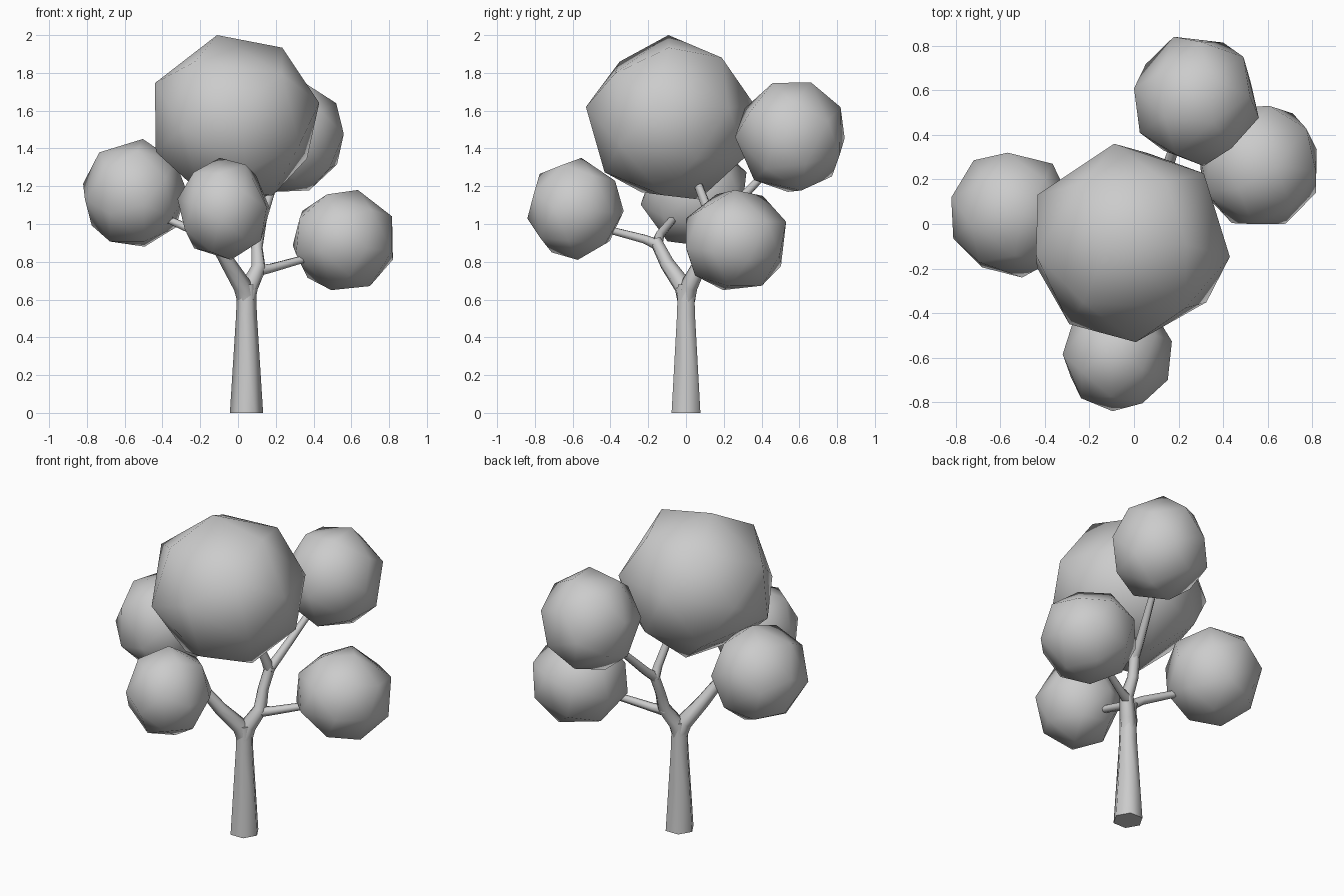
import bpy, bmesh, math
from mathutils import Vector, Euler

if "Cube" in bpy.data.objects:
    bpy.data.objects.remove(bpy.data.objects["Cube"])


def branch(name, points):
    """Tapered six-sided limb; each point is (x, y, z, radius)."""
    cu = bpy.data.curves.new(name, 'CURVE')
    cu.dimensions = '3D'
    cu.bevel_depth = 1.0
    cu.bevel_resolution = 1
    cu.use_fill_caps = True
    sp = cu.splines.new('POLY')
    sp.points.add(len(points) - 1)
    for p, (x, y, z, r) in zip(sp.points, points):
        p.co = (x, y, z, 1)
        p.radius = r
    sp.use_smooth = True
    ob = bpy.data.objects.new(name, cu)
    bpy.context.collection.objects.link(ob)


def foliage(name, lo, hi, turn, n=24):
    """Coarse faceted ball, hull of evenly spread points, fitted to a box."""
    rot = Euler(turn).to_matrix()
    pts = []
    for i in range(n):
        z = 1 - (2 * i + 1) / n
        a = i * math.pi * (3 - math.sqrt(5))
        r = math.sqrt(1 - z * z)
        pts.append(rot @ Vector((r * math.cos(a), r * math.sin(a), z)))
    mn = [min(p[k] for p in pts) for k in range(3)]
    mx = [max(p[k] for p in pts) for k in range(3)]
    bm = bmesh.new()
    for p in pts:
        bm.verts.new([lo[k] + (p[k] - mn[k]) / (mx[k] - mn[k]) * (hi[k] - lo[k])
                      for k in range(3)])
    bmesh.ops.convex_hull(bm, input=bm.verts[:])
    bmesh.ops.recalc_face_normals(bm, faces=bm.faces[:])
    for f in bm.faces:
        f.smooth = True
    me = bpy.data.meshes.new(name)
    bm.to_mesh(me)
    bm.free()
    bpy.context.collection.objects.link(bpy.data.objects.new(name, me))


# Trunk
branch("trunk", [(.045, 0, 0, .088), (.045, 0, .52, .055), (.045, 0, .68, .05)])

# Left limb and its two twigs
branch("left_limb", [(.045, 0, .6, .05), (.025, -.015, .67, .05),
                     (-.05, -.1, .79, .04), (-.12, -.16, .91, .033)])
branch("left_twig", [(-.11, -.155, .89, .032), (-.18, -.14, .94, .026), (-.45, -.04, 1.06, .02)])
branch("front_twig", [(-.11, -.15, .89, .032), (-.12, -.22, .92, .026), (-.1, -.45, .98, .02)])

# Right limb and its three twigs
branch("right_limb", [(.045, 0, .6, .05), (.06, .015, .67, .048), (.11, .065, .77, .04),
                      (.1, .11, .88, .032), (.12, .15, 1.01, .032)])
branch("right_twig", [(.1, .06, .755, .036), (.17, .09, .765, .026), (.42, .2, .835, .02)])
branch("crown_twig", [(.115, .15, .99, .032), (.11, .12, 1.06, .027), (.06, .03, 1.3, .022)])
branch("back_twig", [(.115, .14, .99, .032), (.135, .21, 1.05, .027), (.21, .43, 1.28, .02)])

# Foliage balls
foliage("crown_foliage", (-.44, -.53, 1.13), (.43, .36, 2.0), (.3, .2, .5), 22)
foliage("left_foliage", (-.82, -.24, .88), (-.27, .32, 1.45), (1.1, .4, .2))
foliage("front_foliage", (-.32, -.84, .81), (.17, -.33, 1.35), (.7, 1.2, .9))
foliage("right_foliage", (.29, 0, .65), (.82, .53, 1.18), (.2, .9, 1.6))
foliage("back_foliage", (0, .26, 1.17), (.56, .84, 1.75), (1.5, .1, 1.0))
